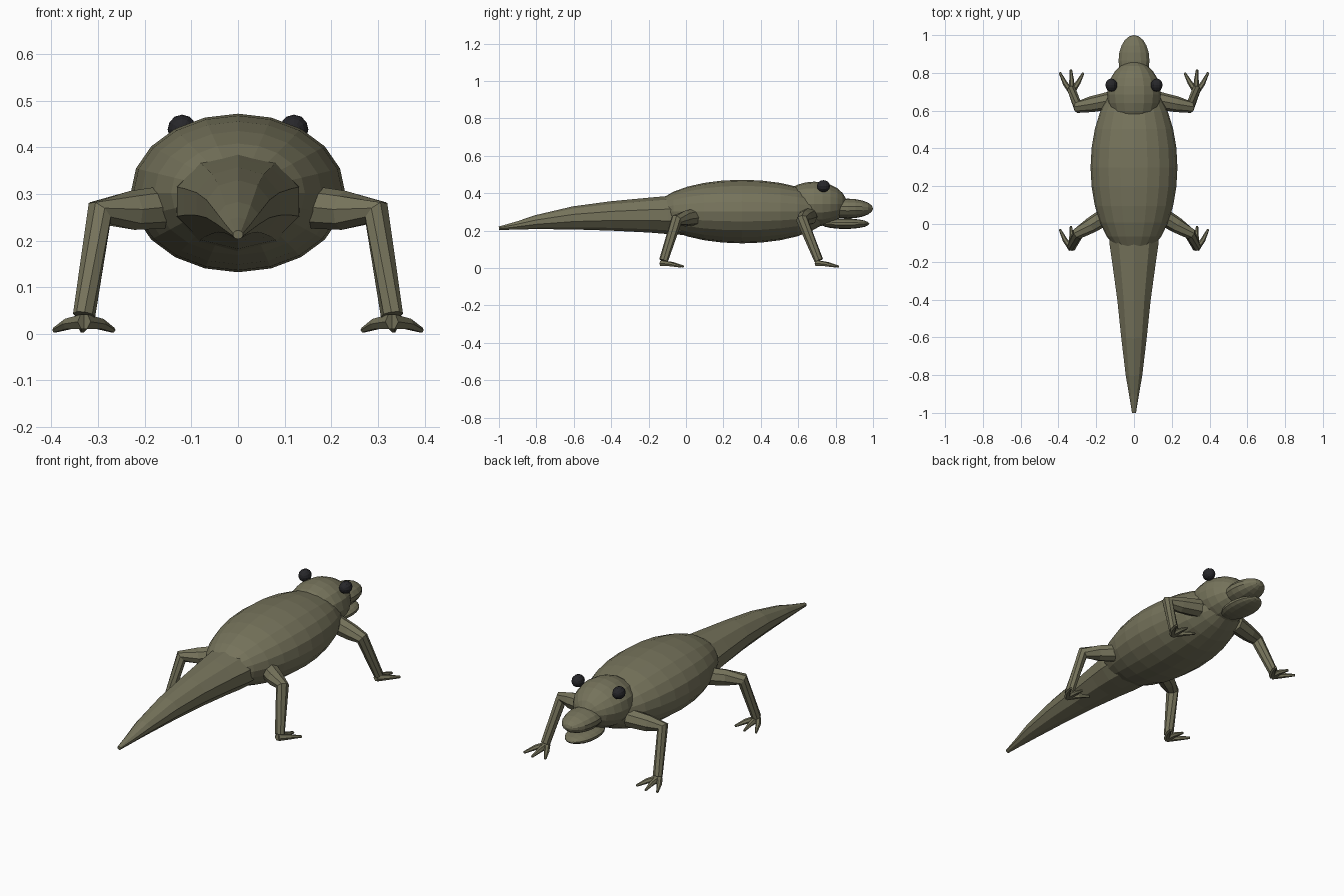
import bpy
import bmesh
from math import sin, cos, pi
from mathutils import Vector, Matrix

if "Cube" in bpy.data.objects:
    bpy.data.objects.remove(bpy.data.objects["Cube"], do_unlink=True)


def make_material(name, rgb):
    mat = bpy.data.materials.new(name)
    mat.use_nodes = True
    mat.diffuse_color = (*rgb, 1)
    mat.node_tree.nodes["Principled BSDF"].inputs["Base Color"].default_value = (*rgb, 1)
    return mat


olive = make_material("olive skin", (0.18, 0.172, 0.105))
black = make_material("eye black", (0.02, 0.02, 0.023))


def finish(bm, name, mat):
    bmesh.ops.recalc_face_normals(bm, faces=bm.faces)
    mesh = bpy.data.meshes.new(name)
    bm.to_mesh(mesh)
    bm.free()
    mesh.materials.append(mat)
    obj = bpy.data.objects.new(name, mesh)
    bpy.context.scene.collection.objects.link(obj)
    return obj


def ellipsoid(name, center, radii, mat=olive, segments=20, rings=14):
    # Poles lie along the length of the animal
    bm = bmesh.new()
    bmesh.ops.create_uvsphere(bm, u_segments=segments, v_segments=rings, radius=1)
    bm.transform(Matrix.Translation(center) @ Matrix.Diagonal((*radii, 1))
                 @ Matrix.Rotation(pi / 2, 4, "X"))
    return finish(bm, name, mat)


def tube(name, points, radii, sides, ref):
    # Rings follow the path; each radius is a (ref axis, other axis) pair
    bm = bmesh.new()
    points = [Vector(p) for p in points]
    last = len(points) - 1
    rings = []
    for i, (p, (a, b)) in enumerate(zip(points, radii)):
        t = Vector((0, 0, 0))
        if i > 0:
            t += (p - points[i - 1]).normalized()
        if i < last:
            t += (points[i + 1] - p).normalized()
        t.normalize()
        u = (Vector(ref) - t * t.dot(Vector(ref))).normalized()
        v = t.cross(u)
        angles = [2 * pi * k / sides for k in range(sides)]
        rings.append([bm.verts.new(p + u * a * sin(q) + v * b * cos(q)) for q in angles])
    for r, s in zip(rings, rings[1:]):
        for k in range(sides):
            n = (k + 1) % sides
            bm.faces.new((r[k], r[n], s[n], s[k]))
    bm.faces.new(rings[0])
    bm.faces.new(rings[-1])
    return finish(bm, name, olive)


# Trunk, head and jaws
ellipsoid("body", (0, 0.3, 0.302), (0.23, 0.47, 0.17))
ellipsoid("head", (0, 0.685, 0.342), (0.142, 0.175, 0.12), segments=16, rings=12)
ellipsoid("upper_snout", (0, 0.865, 0.318), (0.084, 0.135, 0.053), segments=14, rings=10)
ellipsoid("lower_jaw", (0, 0.85, 0.237), (0.078, 0.13, 0.028), segments=14, rings=10)

# Tail: (y, half width, bottom, top)
tail = [(0.02, 0.142, 0.175, 0.39), (-0.1, 0.137, 0.182, 0.385), (-0.2, 0.122, 0.19, 0.376),
        (-0.4, 0.093, 0.2, 0.357), (-0.6, 0.071, 0.206, 0.33), (-0.8, 0.046, 0.208, 0.283),
        (-0.9, 0.028, 0.206, 0.25), (-1, 0.011, 0.203, 0.222)]
tube("tail", [(0, y, (lo + hi) / 2) for y, w, lo, hi in tail],
     [(w, (hi - lo) / 2) for y, w, lo, hi in tail], 10, (1, 0, 0))


def leg(label, side, hip, knee, ankle):
    def out(p):
        return (side * p[0], p[1], p[2])

    # Thigh and shin are one bent tube
    hip, knee, ankle = Vector(hip), Vector(knee), Vector(ankle)
    path = [hip, hip.lerp(knee, 0.6), knee, ankle]
    widths = (0.048, 0.042, 0.032, 0.024)
    tube(label + "_leg", [out(p) for p in path], [(w, w) for w in widths], 8, (0, 1, 0))

    # Three splayed toes
    toes = {"inner": ((-0.035, 0.04), (-0.062, 0.09)),
            "middle": ((0, 0.05), (0.004, 0.108)),
            "outer": ((0.035, 0.035), (0.063, 0.092))}
    for toe, (mid, tip) in toes.items():
        x, y, z = ankle
        path = [(x, y - 0.012, 0.026), (x + mid[0], y + mid[1], 0.021),
                (x + tip[0], y + tip[1], 0.008)]
        tube(f"{label}_{toe}_toe", [out(p) for p in path],
             [(0.018, 0.017), (0.013, 0.013), (0.006, 0.006)], 6, (0, 0, 1))


# Paired parts
for name, side in (("left", 1), ("right", -1)):
    ellipsoid(name + "_eye", (side * 0.12, 0.735, 0.438), (0.031, 0.035, 0.032),
              black, 12, 8)
    leg(name + "_head_end", side, (0.12, 0.655, 0.275), (0.297, 0.62, 0.258), (0.33, 0.71, 0.04))
    leg(name + "_tail_end", side, (0.12, 0.06, 0.275), (0.297, -0.05, 0.258), (0.33, -0.12, 0.04))
